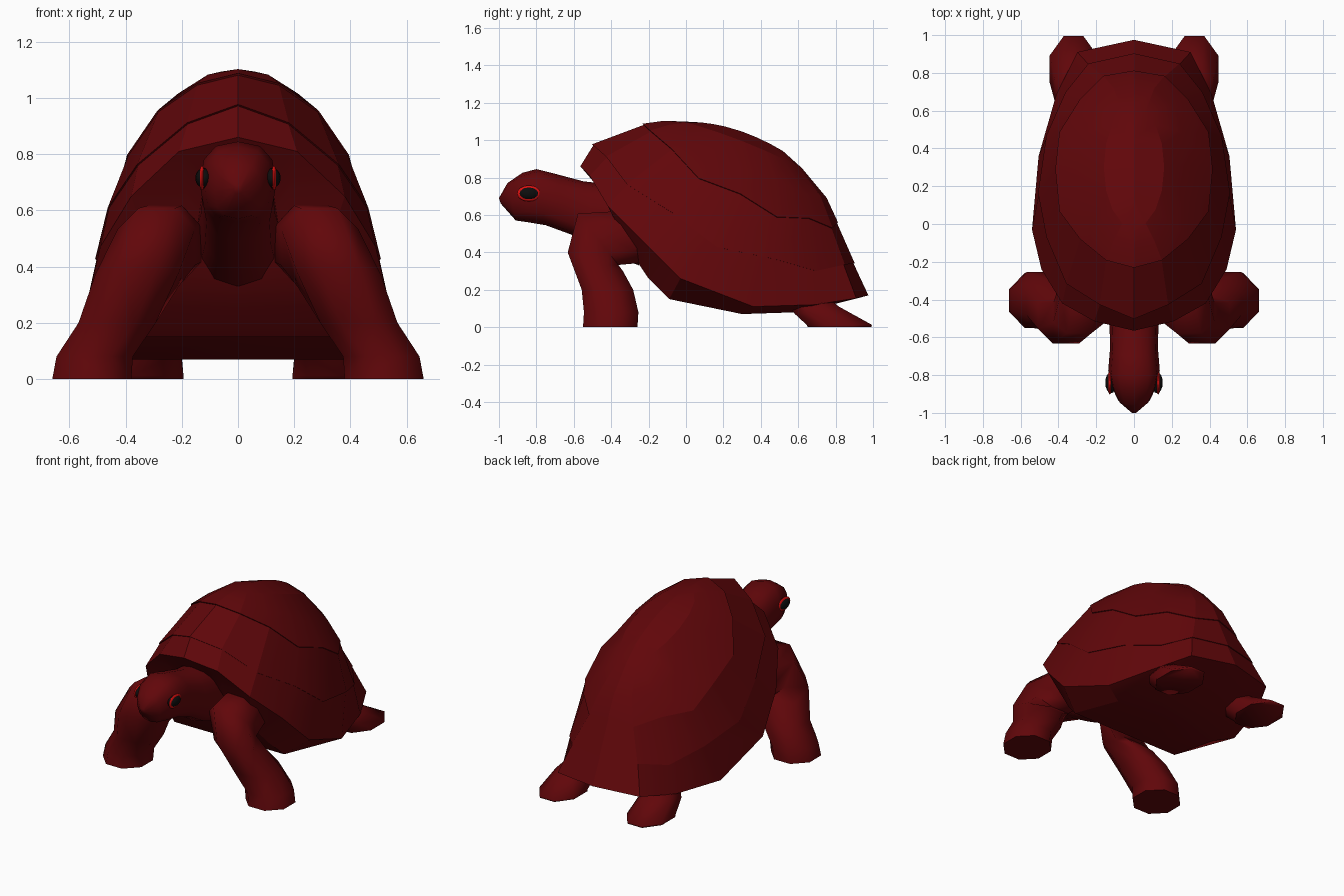
import bpy, bmesh
from math import sin, cos, pi, radians, copysign
from mathutils import Vector

if "Cube" in bpy.data.objects:
    bpy.data.objects.remove(bpy.data.objects["Cube"])


def material(name, rgb):
    m = bpy.data.materials.new(name)
    m.diffuse_color = (*rgb, 1)
    m.use_nodes = True
    m.node_tree.nodes["Principled BSDF"].inputs["Base Color"].default_value = m.diffuse_color
    return m


RED = material("dark_red", (0.12, 0.002, 0.003))
BLACK = material("black", (0.004, 0.004, 0.004))
BRIGHT = material("bright_red", (0.7, 0.005, 0.005))


def finish(name, bm, mat, angle, mirror):
    bmesh.ops.remove_doubles(bm, verts=bm.verts, dist=0.0005)
    bmesh.ops.recalc_face_normals(bm, faces=bm.faces)
    me = bpy.data.meshes.new(name)
    bm.to_mesh(me)
    bm.free()
    me.materials.append(mat)
    ob = bpy.data.objects.new(name, me)
    bpy.context.collection.objects.link(ob)
    bpy.ops.object.select_all(action='DESELECT')
    ob.select_set(True)
    bpy.context.view_layer.objects.active = ob
    if mirror:
        ob.modifiers.new("Mirror", 'MIRROR')
        bpy.ops.object.modifier_apply(modifier="Mirror")
    bpy.ops.object.shade_smooth_by_angle(angle=radians(angle))
    return ob


def loft(name, rows, closed, mat, angle, mirror=True):
    """Skin rows of points; closed rows become capped tubes."""
    bm = bmesh.new()
    grid = [[bm.verts.new(p) for p in row] for row in rows]
    n = len(rows[0])
    for a, b in zip(grid, grid[1:]):
        for i in range(n if closed else n - 1):
            j = (i + 1) % n
            bm.faces.new((a[i], a[j], b[j], b[i]))
    if closed:
        bm.faces.new(grid[0])
        bm.faces.new(grid[-1])
    return finish(name, bm, mat, angle, mirror)


def section(c, half_x, v, n=8, turn=0.5, power=0.85):
    """Rounded ring: centre, half width along x, second half axis (y, z)."""
    c, v = Vector(c), Vector((0, *v))
    soft = lambda s: copysign(abs(s) ** power, s)
    angles = [2 * pi * (i + turn) / n for i in range(n)]
    return [c + Vector((half_x * soft(cos(a)) * 1.05, 0, 0))
            + v * soft(sin(a)) * 1.05 for a in angles]


def ellipsoid(name, c, r, mat):
    bm = bmesh.new()
    bmesh.ops.create_uvsphere(bm, u_segments=16, v_segments=8, radius=1)
    for v in bm.verts:
        v.co = Vector([c[i] + v.co[i] * r[i] for i in range(3)])
    return finish(name, bm, mat, 60, True)


# shell: belly, rim and domed scute tiers, front to back on one side
belly = [(0, -.36, .62), (.16, -.34, .54), (.29, -.28, .38), (.36, -.2, .26),
         (.40, -.09, .15), (.38, .3, .07), (.31, .6, .08), (.2, .82, .13),
         (0, .9, .15)]
rim = [(0, -.565, .86), (.21, -.515, .81), (.38, -.42, .65), (.49, -.24, .47),
       (.54, -.03, .26), (.505, .36, .11), (.41, .69, .12), (.3, .91, .155),
       (0, .975, .17)]


def dome_ring(front, back, width, sag, power=1.0):
    row = []
    for k in range(9):
        t = pi * k / 8
        f = (1 - cos(t)) / 2
        row.append(Vector((width * abs(sin(t)) ** power,
                           front[0] + (back[0] - front[0]) * f,
                           front[1] + (back[1] - front[1]) * f
                           + sag * sin(t) ** 2)))
    return row


def tier(ring, below, odd):
    """Zigzag a ring toward the one below, then step it out slightly."""
    centre = Vector((0, .2, .4))
    zig = [p.lerp(Vector(b), .15) if k % 2 == odd and 1 < k < 8 else p
           for k, (p, b) in enumerate(zip(ring, below))]
    return [[centre + (p - centre) * s for p in zig] for s in (.994, 1.004)]


r1 = dome_ring((-.50, .975), (.90, .34), .50, -.20)
r1[1] = Vector((.18, -.425, .91))
r1[7].x = .24
r2 = dome_ring((-.23, 1.085), (.81, .56), .415, -.11, 1.08)
r3 = dome_ring((-.12, 1.10), (.75, .69), .28, -.03)
rows = [[(0, y, z) for x, y, z in belly], belly, rim,
        *tier(r1, rim, 0), *tier(r2, r1, 1), *tier(r3, r2, 0)[1:],
        dome_ring((-.02, 1.10), (.62, .85), .16, .02),
        dome_ring((.07, 1.095), (.52, .94), 0, .03)]
loft("shell", rows, False, RED, 17)

# head and neck: top (y, z), bottom (y, z), half width
head = [((-1.0, .69), (-.99, .66), .015), ((-.955, .77), (-.91, .57), .08),
        ((-.875, .825), (-.84, .56), .115), ((-.80, .845), (-.75, .545), .13),
        ((-.70, .82), (-.60, .49), .12), ((-.55, .78), (-.45, .40), .125),
        ((-.30, .75), (-.25, .33), .14)]
rows = [section((0, (t[0] + b[0]) / 2, (t[1] + b[1]) / 2), w,
                ((t[0] - b[0]) / 2.1, (t[1] - b[1]) / 2.1), 12, 0, .8)
        for t, b, w in head]
loft("head_and_neck", rows, True, RED, 60, mirror=False)

# eyes with a thin bright rim
ellipsoid("eyes", (.122, -.84, .715), (.030, .056, .036), BLACK)
ellipsoid("eye_rims", (.128, -.84, .715), (.012, .063, .043), BRIGHT)

# front legs: shoulder, elbow, forearm, foot
rows = [section((.25, -.18, .50), .11, (-.03, .12)),
        section((.26, -.33, .48), .13, (-.08, .14)),
        section((.29, -.47, .47), .14, (-.11, .14)),
        section((.36, -.485, .35), .15, (-.15, .05)),
        section((.43, -.42, .20), .14, (-.14, .0)),
        section((.51, -.40, .08), .14, (-.15, 0), power=1),
        section((.52, -.405, 0), .145, (-.15, 0), power=1)]
loft("front_legs", rows, True, RED, 75)

# hind legs, emerging beneath the shell
rows = [section((.27, .62, .17), .08, (.10, .02)),
        section((.31, .70, .09), .11, (.12, .02)),
        section((.32, .82, .012), .13, (.18, 0), power=1),
        section((.32, .82, 0), .13, (.175, 0), power=1)]
loft("hind_legs", rows, True, RED, 75)
